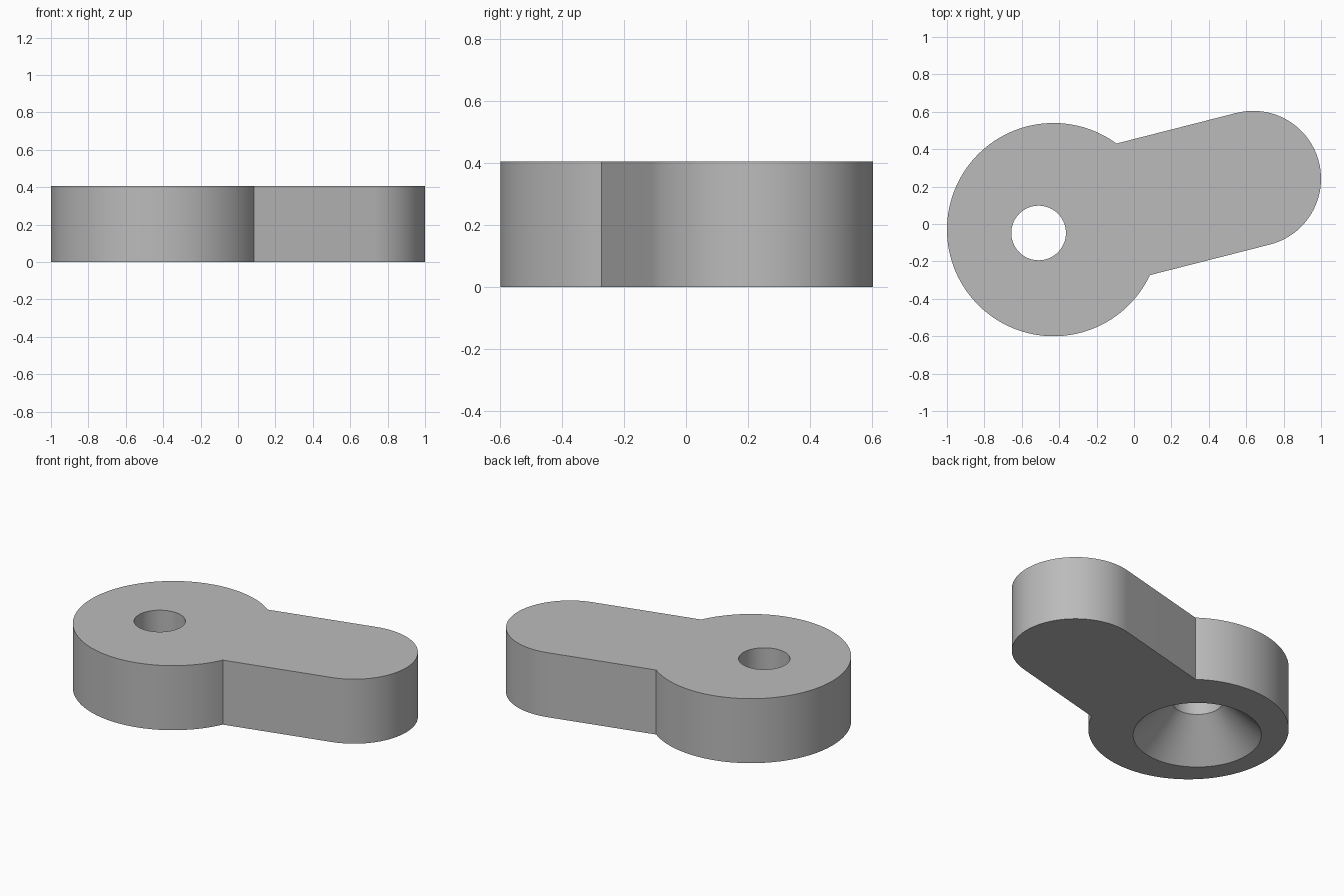
import bpy
import bmesh
from math import asin, atan2, cos, pi, sin, radians
from mathutils import Vector

default = bpy.data.objects.get("Cube")
if default:
    bpy.data.objects.remove(default, do_unlink=True)

HEIGHT = 0.405
HEAD, HEAD_R = Vector((-0.43, -0.03)), 0.57
TIP, TIP_R = Vector((0.637, 0.242)), 0.363
HOLE, HOLE_R, SINK_R = Vector((-0.51, -0.048)), 0.146, 0.365

grey = bpy.data.materials.new("plain grey")
grey.use_nodes = True
colour = (0.5, 0.5, 0.5, 1)
grey.diffuse_color = colour
grey.node_tree.nodes["Principled BSDF"].inputs["Base Color"].default_value = colour


def make_object(name, bm):
    bmesh.ops.recalc_face_normals(bm, faces=bm.faces)
    mesh = bpy.data.meshes.new(name)
    bm.to_mesh(mesh)
    bm.free()
    mesh.materials.append(grey)
    obj = bpy.data.objects.new(name, mesh)
    bpy.context.collection.objects.link(obj)
    return obj


def arc(centre, radius, start, end, steps):
    angles = [start + (end - start) * i / steps for i in range(steps + 1)]
    return [centre + radius * Vector((cos(a), sin(a))) for a in angles]


# Lever body: round head joined to a parallel-sided arm with a rounded tip
axis = TIP - HEAD
tilt = atan2(axis.y, axis.x)
meet = asin(TIP_R / HEAD_R)
outline = arc(HEAD, HEAD_R, tilt + meet, tilt + 2 * pi - meet, 96)
outline += arc(TIP, TIP_R, tilt - pi / 2, tilt + pi / 2, 48)

bm = bmesh.new()
base = bm.faces.new([bm.verts.new((p.x, p.y, 0)) for p in outline])
extruded = bmesh.ops.extrude_face_region(bm, geom=[base], use_keep_orig=True)["geom"]
top = [v for v in extruded if isinstance(v, bmesh.types.BMVert)]
bmesh.ops.translate(bm, verts=top, vec=(0, 0, HEIGHT))
body = make_object("lever_body", bm)

# Countersunk hole: a straight bore that flares at 45 degrees to the underside
margin = 0.05
sink_depth = SINK_R - HOLE_R
profile = [(0, -margin), (SINK_R + margin, -margin), (HOLE_R, sink_depth),
           (HOLE_R, HEIGHT + margin), (0, HEIGHT + margin)]
bm = bmesh.new()
points = [bm.verts.new((HOLE.x + r, HOLE.y, z)) for r, z in profile]
edges = [bm.edges.new(pair) for pair in zip(points, points[1:])]
bmesh.ops.spin(bm, geom=points + edges, cent=(HOLE.x, HOLE.y, 0),
               axis=(0, 0, 1), angle=2 * pi, steps=72)
bmesh.ops.remove_doubles(bm, verts=bm.verts, dist=0.0001)
cutter = make_object("hole_cutter", bm)
cutter.hide_render = True

cut = body.modifiers.new("countersunk hole", "BOOLEAN")
cut.operation = "DIFFERENCE"
cut.solver = "EXACT"
cut.object = cutter

# Apply the cut, then smooth the round walls and keep the rims sharp
bpy.ops.object.select_all(action="DESELECT")
body.select_set(True)
bpy.context.view_layer.objects.active = body
bpy.ops.object.modifier_apply(modifier=cut.name)
bpy.data.objects.remove(cutter, do_unlink=True)
bpy.ops.object.shade_smooth_by_angle(angle=radians(30))
